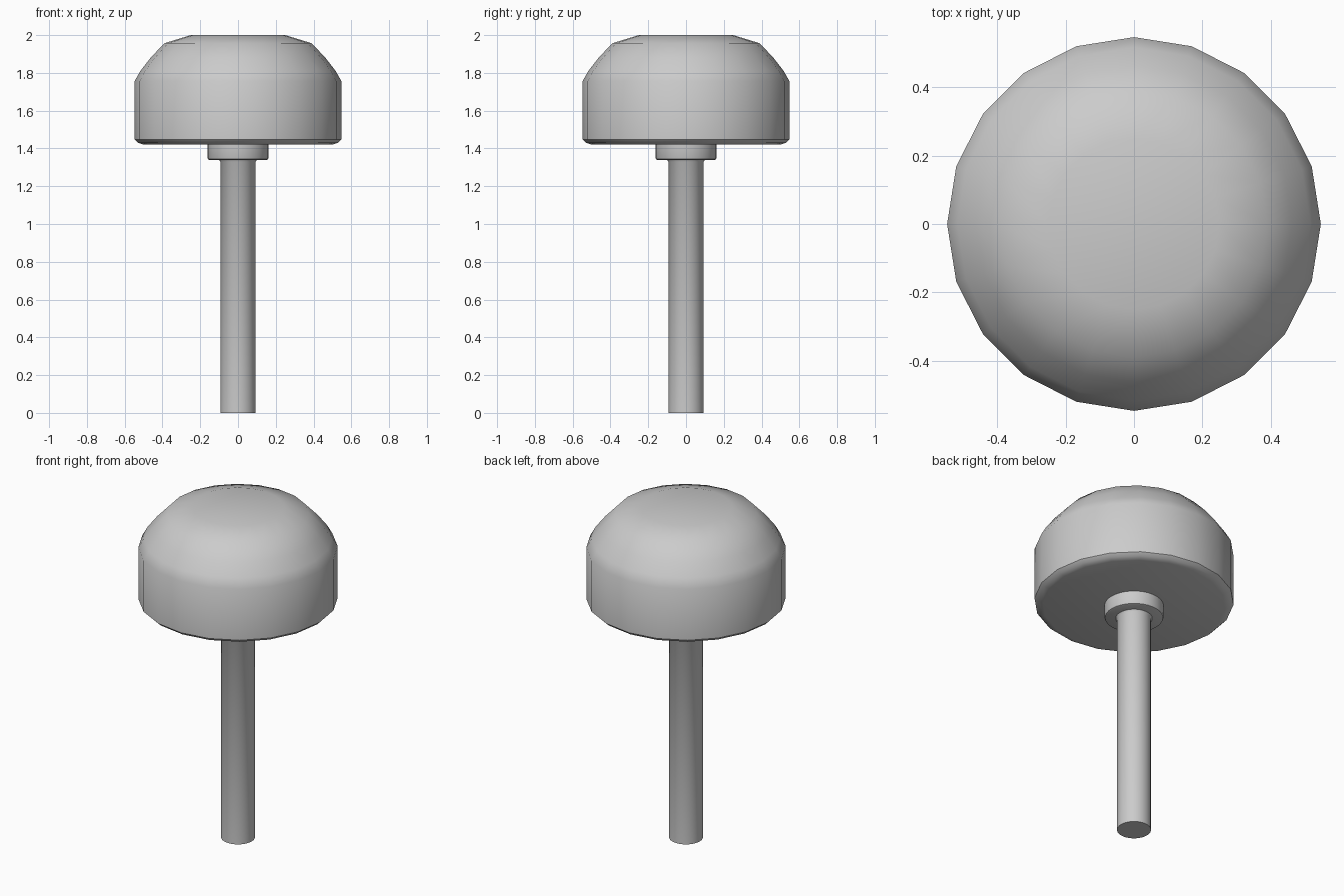
import bpy, math

if "Cube" in bpy.data.objects:
    bpy.data.objects.remove(bpy.data.objects["Cube"])


def lathe(name, profile, sides, angle=40):
    """Spin an (radius, z) profile, listed bottom to top, and close both ends."""
    verts, faces = [], []
    for r, z in profile:
        for i in range(sides):
            a = 2 * math.pi * i / sides
            verts.append((r * math.cos(a), r * math.sin(a), z))
    for k in range(len(profile) - 1):
        for i in range(sides):
            j = (i + 1) % sides
            a, b = k * sides, (k + 1) * sides
            faces.append((a + i, a + j, b + j, b + i))
    faces.append(tuple(reversed(range(sides))))
    top = (len(profile) - 1) * sides
    faces.append(tuple(range(top, top + sides)))
    mesh = bpy.data.meshes.new(name)
    mesh.from_pydata(verts, [], faces)
    ob = bpy.data.objects.new(name, mesh)
    bpy.context.collection.objects.link(ob)
    bpy.ops.object.select_all(action='DESELECT')
    ob.select_set(True)
    bpy.context.view_layer.objects.active = ob
    bpy.ops.object.shade_smooth_by_angle(angle=math.radians(angle))
    return ob


# Domed cap with a chamfered rim below
lathe("cap", [(0.50, 1.42), (0.53, 1.43), (0.547, 1.447), (0.547, 1.757),
              (0.517, 1.81), (0.463, 1.88), (0.39, 1.957), (0.25, 2.0)], 20)

# Collar under the cap, softly bevelled at its lower edge
lathe("collar", [(0.152, 1.34), (0.159, 1.343), (0.162, 1.35), (0.162, 1.43)], 32)

# Straight round stem with a tiny flare where it meets the collar
lathe("stem", [(0.093, 0), (0.093, 1.33), (0.102, 1.342)], 32)
